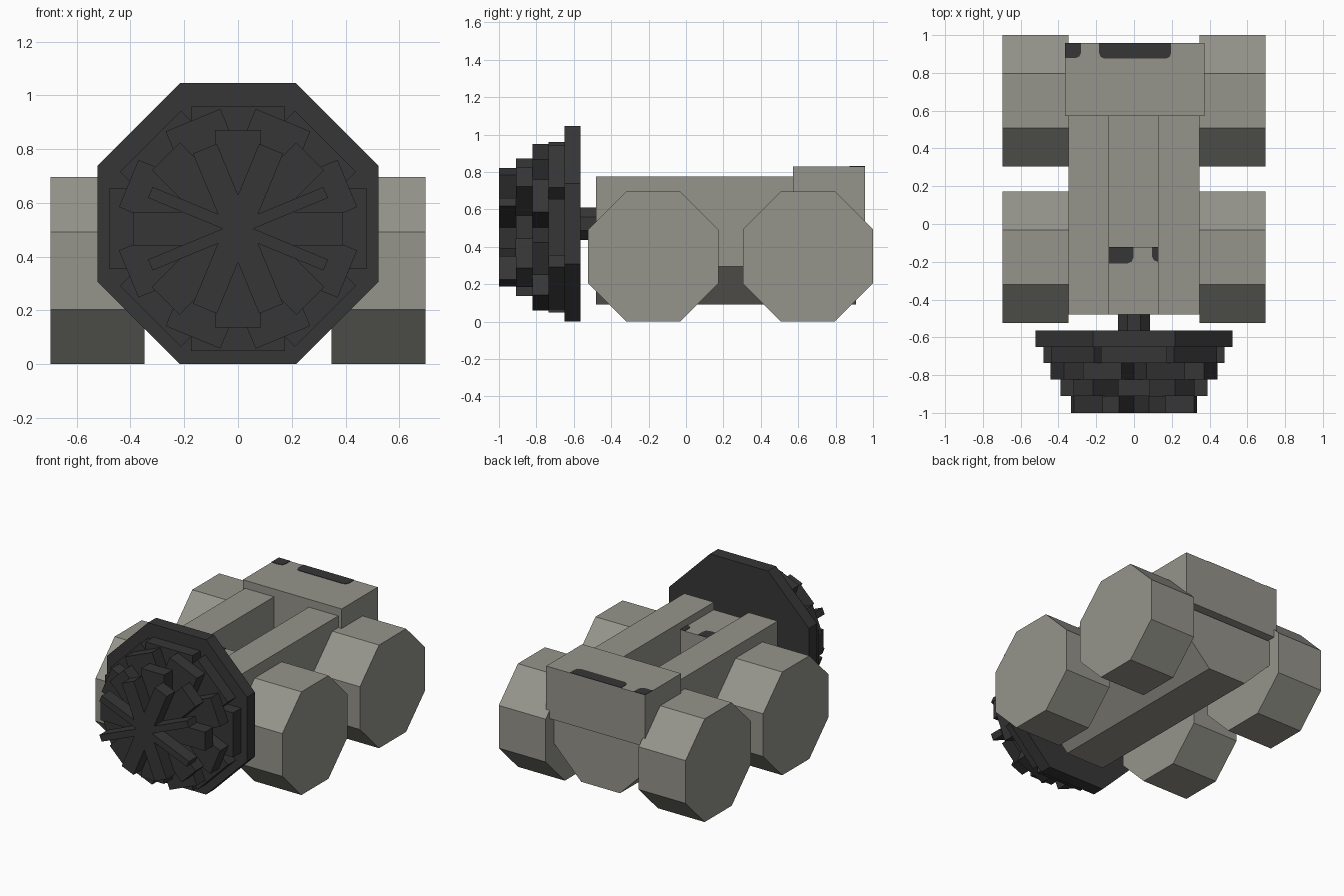
import bpy, bmesh, math
from mathutils import Matrix, Vector

if "Cube" in bpy.data.objects:
    bpy.data.objects.remove(bpy.data.objects["Cube"])


def material(name, rgb):
    m = bpy.data.materials.new(name)
    m.diffuse_color = (*rgb, 1)
    m.use_nodes = True
    m.node_tree.nodes["Principled BSDF"].inputs["Base Color"].default_value = m.diffuse_color
    return m


GREY = material("warm_grey", (0.30, 0.295, 0.26))
DARK = material("charcoal", (0.037, 0.037, 0.037))


def finish(name, bm, mat):
    bmesh.ops.recalc_face_normals(bm, faces=bm.faces)
    me = bpy.data.meshes.new(name)
    bm.to_mesh(me)
    bm.free()
    me.materials.append(mat)
    ob = bpy.data.objects.new(name, me)
    bpy.context.collection.objects.link(ob)
    return ob


def prism(name, pts, depth, mat):
    """Extrude a closed loop of 3D points along a vector."""
    bm = bmesh.new()
    face = bm.faces.new([bm.verts.new(p) for p in pts])
    ext = bmesh.ops.extrude_face_region(bm, geom=[face])
    verts = [g for g in ext["geom"] if isinstance(g, bmesh.types.BMVert)]
    bmesh.ops.translate(bm, verts=verts, vec=Vector(depth))
    return finish(name, bm, mat)


def box(name, lo, hi, mat):
    pts = [(lo[0], lo[1], lo[2]), (hi[0], lo[1], lo[2]),
           (hi[0], hi[1], lo[2]), (lo[0], hi[1], lo[2])]
    return prism(name, pts, (0, 0, hi[2] - lo[2]), mat)


def octagon(apothem):
    r = apothem / math.cos(math.pi / 8)
    return [(r * math.cos(math.pi / 8 + i * math.pi / 4),
             r * math.sin(math.pi / 8 + i * math.pi / 4)) for i in range(8)]


# Four octagonal wheels
for side, s in (("right", 1), ("left", -1)):
    for end, y in (("front", -0.175), ("rear", 0.652)):
        prism(f"{end}_{side}_wheel",
              [(s * 0.347, y + a, 0.348 + b) for a, b in octagon(0.348)],
              (s * 0.35, 0, 0), GREY)

# Hull with a bevelled keel
keel = [(0.145, 0.09), (0.348, 0.295), (0.348, 0.47)]
loop = keel + [(-x, z) for x, z in reversed(keel)]
prism("hull", [(x, -0.48, z) for x, z in loop], (0, 1.39, 0), GREY)

# Upper rails, engine between them and raised rear block
box("right_rail", (0.128, -0.48, 0.465), (0.348, 0.60, 0.775), GREY)
box("left_rail", (-0.348, -0.48, 0.465), (-0.132, 0.60, 0.775), GREY)
box("engine_block", (-0.133, -0.478, 0.465), (0.129, -0.122, 0.725), GREY)
box("rear_block", (-0.365, 0.572, 0.48), (0.373, 0.957, 0.828), GREY)


# Dark marks with clipped corners, lying on the top faces
def mark(name, x0, x1, y0, y1, z, clip_l, clip_r):
    c = 0.03
    left = [(x0, y0 + c), (x0 + c * 0.3, y0 + c * 0.3), (x0 + c, y0)] if clip_l else [(x0, y0)]
    right = [(x1 - c, y0), (x1 - c * 0.3, y0 + c * 0.3), (x1, y0 + c)] if clip_r else [(x1, y0)]
    pts = left + right + [(x1, y1), (x0, y1)]
    prism(name, [(x, y, z) for x, y in pts], (0, 0, 0.003), DARK)


mark("rear_corner_mark", -0.365, -0.28, 0.878, 0.957, 0.828, False, True)
mark("rear_centre_mark", -0.185, 0.197, 0.875, 0.957, 0.828, True, True)
mark("engine_wide_mark", -0.132, -0.003, -0.208, -0.122, 0.725, False, True)
mark("engine_small_mark", 0.095, 0.128, -0.20, -0.122, 0.725, True, False)

# Axle and octagonal drill plate
prism("drill_axle", [(a, -0.57, 0.523 + b) for a, b in octagon(0.086)],
      (0, 0.10, 0), DARK)
prism("drill_plate", [(a, -0.65, 0.523 + b) for a, b in octagon(0.522)],
      (0, 0.086, 0), DARK)


# Stacked layers of crossed bars, each narrower toward the tip
def star(name, y0, y1, bars):
    bm = bmesh.new()
    for angle, half_len, half_wid in bars:
        m = (Matrix.Translation((0, (y0 + y1) / 2, 0.504))
             @ Matrix.Rotation(math.radians(-angle), 4, 'Y')
             @ Matrix.Diagonal((2 * half_len, y1 - y0, 2 * half_wid, 1)))
        bmesh.ops.create_cube(bm, size=1, matrix=m)
    finish(name, bm, DARK)


star("drill_layer_1", -0.735, -0.65,
     [(0, 0.478, 0.15), (90, 0.455, 0.175), (45, 0.46, 0.16), (135, 0.46, 0.16)])
star("drill_layer_2", -0.822, -0.735,
     [(22.5, 0.44, 0.095), (157.5, 0.44, 0.095), (67.5, 0.437, 0.11), (112.5, 0.437, 0.11)])
star("drill_layer_3", -0.91, -0.822,
     [(0, 0.39, 0.063), (90, 0.367, 0.085), (45, 0.38, 0.073), (135, 0.38, 0.073)])
star("drill_layer_4", -1.0, -0.91,
     [(22.5, 0.353, 0.022), (157.5, 0.353, 0.022), (67.5, 0.322, 0.048), (112.5, 0.322, 0.048)])
